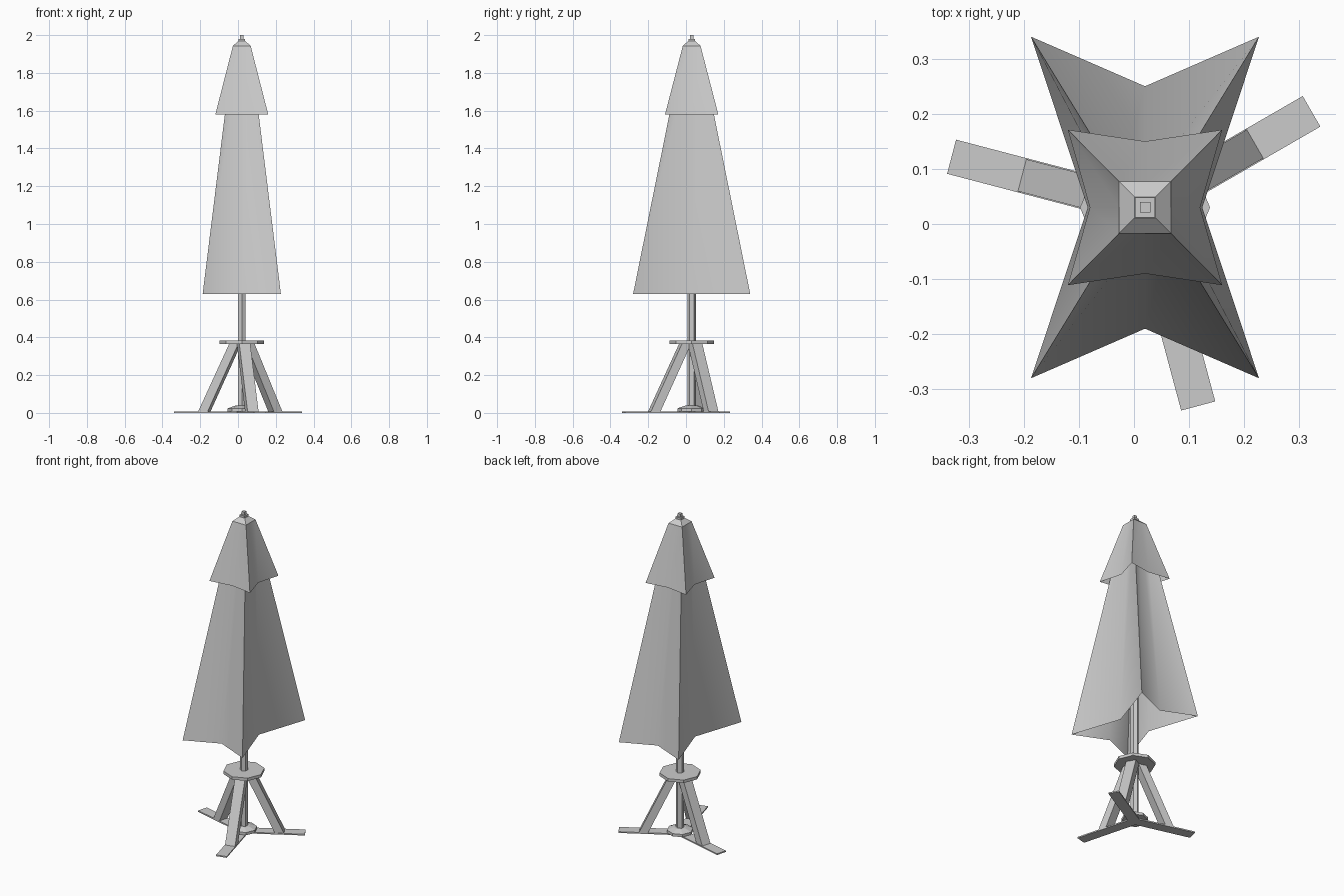
import bpy
from math import cos, sin, radians, pi

if "Cube" in bpy.data.objects:
    bpy.data.objects.remove(bpy.data.objects["Cube"])

CX, CY = 0.02, 0.03          # pole axis


def mesh_object(name, verts, faces):
    me = bpy.data.meshes.new(name)
    me.from_pydata(verts, [], faces)
    me.update()
    ob = bpy.data.objects.new(name, me)
    bpy.context.collection.objects.link(ob)
    return ob


def loft(name, rings, cap_start=True, cap_end=True):
    """Bridge rings of equal point count, bottom to top."""
    n = len(rings[0])
    verts = [p for r in rings for p in r]
    faces = [(k * n + i, k * n + (i + 1) % n, (k + 1) * n + (i + 1) % n, (k + 1) * n + i)
             for k in range(len(rings) - 1) for i in range(n)]
    if cap_start:
        faces.append(tuple(reversed(range(n))))
    if cap_end:
        faces.append(tuple(range((len(rings) - 1) * n, len(rings) * n)))
    return mesh_object(name, verts, faces)


def circle(r, z, n, start=0.0):
    return [(CX + r * cos(start + 2 * pi * i / n), CY + r * sin(start + 2 * pi * i / n), z)
            for i in range(n)]


def star(hx, hy, mx, my, z):
    """Rectangle with corners (hx, hy) and pulled-in side midpoints mx, my."""
    pts = [(hx, -hy), (mx, 0), (hx, hy), (0, my), (-hx, hy), (-mx, 0), (-hx, -hy), (0, -my)]
    return [(CX + x, CY + y, z) for x, y in pts]


def square(h, z):
    return star(h, h, h, h, z)


def cloth(ob):
    """Smooth folds, sharp corner ridges and sharp level seams."""
    me = ob.data
    me.shade_smooth()
    for e in me.edges:
        a, b = e.vertices
        level = abs(me.vertices[a].co.z - me.vertices[b].co.z) < 1e-5
        e.use_edge_sharp = level or (a % 8) % 2 == 0


# folded canopy: long lower skirt and short top cap
cloth(loft("canopy_skirt", [star(0.207, 0.31, 0.104, 0.22, 0.63), square(0.045, 1.94)],
           False, False))
cloth(loft("canopy_cap", [star(0.14, 0.141, 0.10, 0.12, 1.58), square(0.047, 1.943),
                          square(0.019, 1.968)], False, True))

# finial
loft("finial_block", [square(0.018, 1.966), square(0.018, 1.98)])
loft("finial_tip", [square(0.0095, 1.978), square(0.0095, 2.0)])

# hexagonal pole
loft("pole", [circle(0.023, 0.004, 6, pi / 2), circle(0.023, 1.96, 6, pi / 2)])

# octagonal collar and tapered base hub
loft("stand_collar", [circle(0.118, 0.366, 8), circle(0.118, 0.384, 8)])
loft("base_hub", [circle(0.075, 0.007, 8), circle(0.075, 0.024, 8), circle(0.035, 0.038, 8)])

# three flat feet with slanted braces
for i, (angle, length) in enumerate([(30, 0.349), (165.3, 0.363), (285, 0.373)], 1):
    a = radians(angle)

    def quad(r0, r1, hw, z):
        return [(CX + r * cos(a) - w * sin(a), CY + r * sin(a) + w * cos(a), z)
                for r, w in ((r0, -hw), (r1, -hw), (r1, hw), (r0, hw))]

    loft(f"foot_{i}", [quad(0.0, length, 0.032, 0.0), quad(0.0, length, 0.032, 0.008)])
    loft(f"brace_{i}", [quad(0.18, 0.232, 0.03, 0.005), quad(0.01, 0.06, 0.03, 0.368)])
